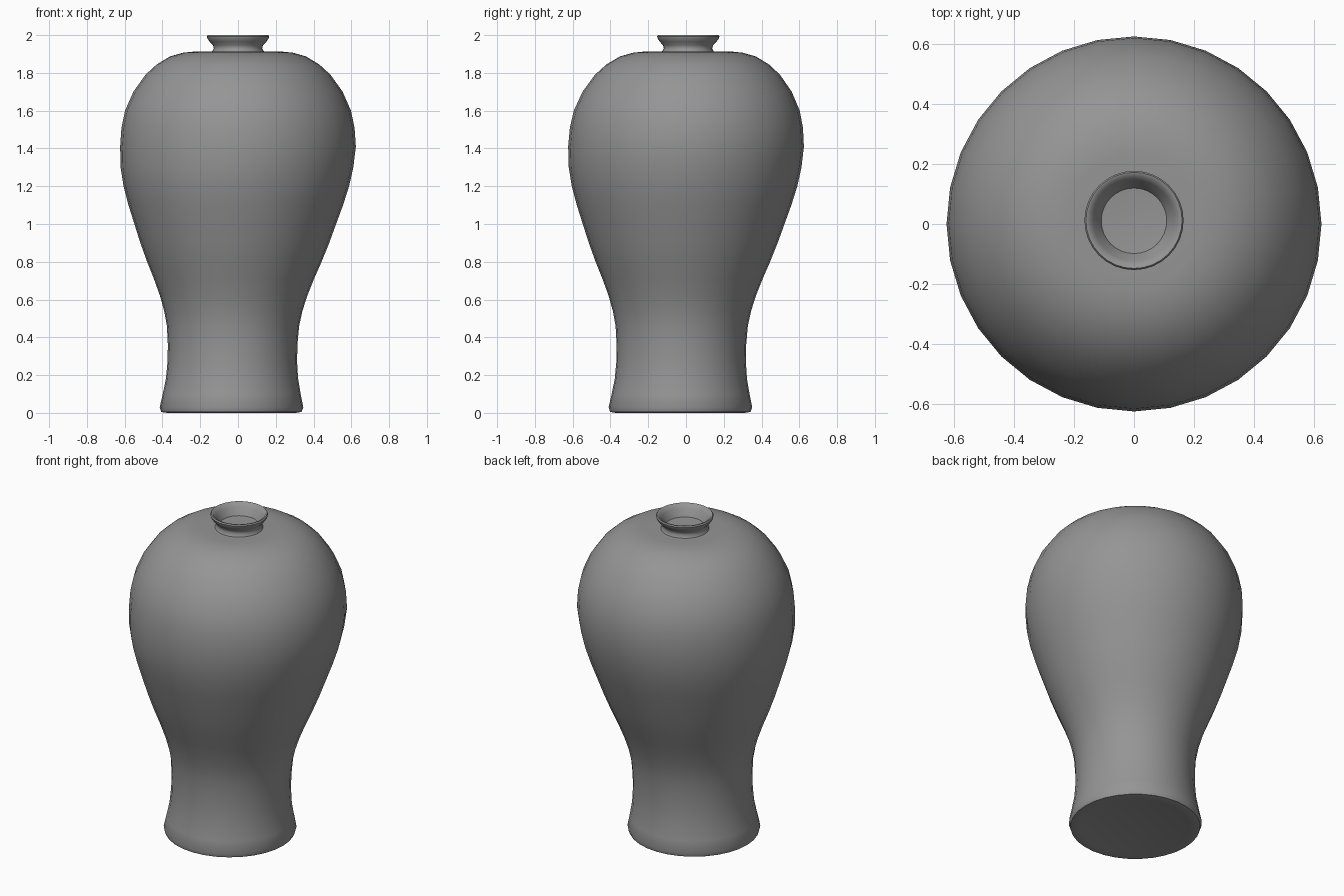
import bpy, bmesh, math

cube = bpy.data.objects.get("Cube")
if cube:
    bpy.data.objects.remove(cube, do_unlink=True)

SIDES = 32

glaze = bpy.data.materials.new("grey_glaze")
glaze.use_nodes = True
colour = (0.3, 0.3, 0.3, 1)
glaze.diffuse_color = colour
glaze.node_tree.nodes["Principled BSDF"].inputs["Base Color"].default_value = colour


def lean(z):
    """Centre of the slightly leaning pot at a given height."""
    low = max(0, 1 - z / 1.4)
    return -0.035 * low ** 0.7, -0.03 * low ** 0.7 + 0.012 * max(0, z - 1.4) / 0.6


def lathe(name, profile, sharp_angle):
    """Spin (radius, height) pairs about the leaning axis and cap both ends."""
    bm = bmesh.new()
    rings = []
    for r, z in profile:
        cx, cy = lean(z)
        angles = [2 * math.pi * i / SIDES for i in range(SIDES)]
        rings.append([bm.verts.new((cx + r * math.cos(a), cy + r * math.sin(a), z))
                      for a in angles])
    for lower, upper in zip(rings, rings[1:]):
        for i in range(SIDES):
            j = (i + 1) % SIDES
            bm.faces.new((lower[i], lower[j], upper[j], upper[i]))
    bm.faces.new(rings[0][::-1])
    bm.faces.new(rings[-1])
    mesh = bpy.data.meshes.new(name)
    bm.to_mesh(mesh)
    bm.free()
    mesh.materials.append(glaze)
    obj = bpy.data.objects.new(name, mesh)
    bpy.context.collection.objects.link(obj)
    bpy.ops.object.select_all(action="DESELECT")
    obj.select_set(True)
    bpy.context.view_layer.objects.active = obj
    bpy.ops.object.shade_smooth_by_angle(angle=math.radians(sharp_angle))
    return obj


# Foot, waist, shoulder, neck, flared lip and the shallow inner floor
foot = [(0.31, 0.008), (0.34, 0.0), (0.372, 0.005), (0.38, 0.03), (0.365, 0.1)]
waist = [(0.35, 0.18), (0.343, 0.27), (0.343, 0.36), (0.35, 0.46), (0.366, 0.54),
         (0.39, 0.62), (0.424, 0.71), (0.462, 0.8), (0.5, 0.9), (0.534, 1.0)]
belly = [(0.568, 1.1), (0.597, 1.2), (0.616, 1.3), (0.624, 1.41), (0.617, 1.51),
         (0.598, 1.6), (0.554, 1.7), (0.49, 1.79), (0.43, 1.845), (0.36, 1.887)]
shoulder = [(0.29, 1.907), (0.22, 1.914), (0.16, 1.91)]
neck = [(0.138, 1.912), (0.128, 1.928), (0.132, 1.946), (0.15, 1.965)]
lip = [(0.162, 1.982), (0.165, 1.993), (0.16, 2.0), (0.15, 1.998)]
inside = [(0.135, 1.975), (0.118, 1.95), (0.109, 1.932), (0.06, 1.928)]

lathe("vase", foot + waist + belly + shoulder + neck + lip + inside, 50)
